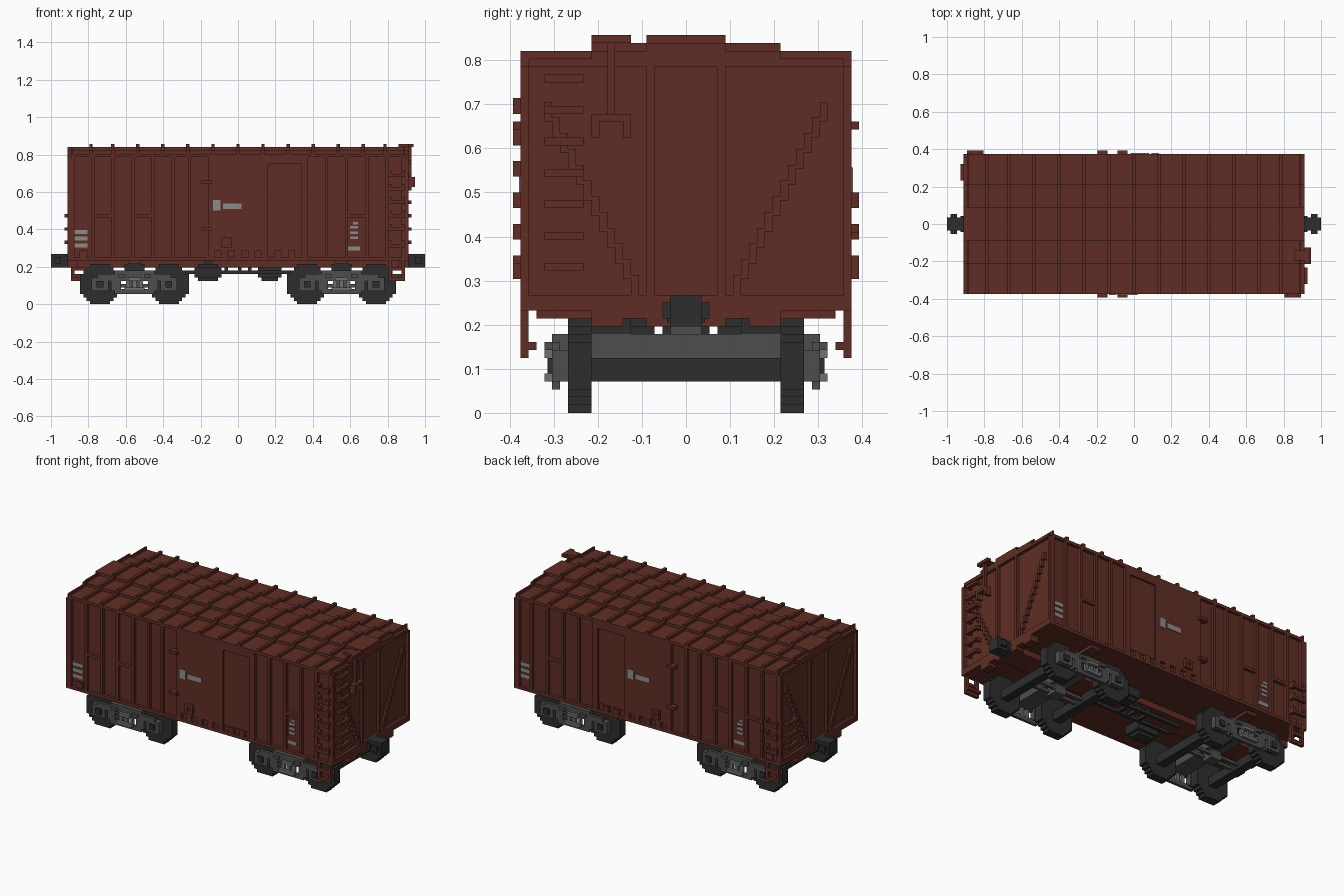
import bpy, bmesh, math

if "Cube" in bpy.data.objects:
    bpy.data.objects.remove(bpy.data.objects["Cube"])

U = 1 / 56  # block unit


def material(name, rgb):
    m = bpy.data.materials.new(name)
    m.diffuse_color = (*rgb, 1)
    m.use_nodes = True
    b = m.node_tree.nodes["Principled BSDF"]
    b.inputs["Base Color"].default_value = (*rgb, 1)
    b.inputs["Roughness"].default_value = 0.8
    return m


RED = material("oxide red", (0.116, 0.027, 0.018))
DARK = material("dark iron", (0.027, 0.027, 0.027))
GREY = material("frame grey", (0.074, 0.074, 0.074))
LIGHT = material("spring grey", (0.16, 0.16, 0.16))
PAINT = material("stencil grey", (0.27, 0.26, 0.25))


def part(name, mat, boxes):
    """One object from boxes given as (x0, x1, y0, y1, z0, z1) in block units."""
    bm = bmesh.new()
    for x0, x1, y0, y1, z0, z1 in boxes:
        vs = bmesh.ops.create_cube(bm, size=1)["verts"]
        for v in vs:
            v.co.x = (x1 if v.co.x > 0 else x0) * U
            v.co.y = (y1 if v.co.y > 0 else y0) * U
            v.co.z = (z1 if v.co.z > 0 else z0) * U
    bmesh.ops.recalc_face_normals(bm, faces=bm.faces)
    me = bpy.data.meshes.new(name)
    bm.to_mesh(me)
    bm.free()
    me.materials.append(mat)
    ob = bpy.data.objects.new(name, me)
    bpy.context.collection.objects.link(ob)
    return ob


def flip_y(b):
    return (b[0], b[1], -b[3], -b[2], b[4], b[5])


def flip_x(b):
    return (-b[1], -b[0], b[2], b[3], b[4], b[5])


def turn(b):
    return flip_x(flip_y(b))


def both(boxes, f):
    return boxes + [f(b) for b in boxes]


# Body shell and stepped roof
part("body", RED, [(-50, 50, -20, 20, 13, 45)])
part("roof", RED, [(-50, 50, -21, 21, 44, 45), (-50, 50, -12, 12, 45, 46),
                   (-50, 50, -5, 5, 46, 47)])
ribs = []
for c in (-50, -44, -37.5, -30, -22.5, -15, -7.5, 0, 7.5, 15, 22.5, 30, 37.5, 44, 50):
    a, b = max(c - .5, -50), min(c + .5, 50)
    ribs += [(a, b, -21, 21, 45, 46), (a, b, -12, 12, 46, 47)]
    if abs(c) < 50:
        ribs.append((a, b, -5, 5, 47, 48))
part("roof_ribs", RED, ribs)

# Side posts, sill and short cross rails
side = [(-50, 50, -21, -20, 13, 14), (-43, -38, -21, -20, 26, 27),
        (-31, -26, -21, -20, 26, 27), (33, 38, -21, -20, 26, 27),
        (-47.5, -45, -20.6, -20, 14, 16)]
for x in (-50, -44, -38, -32, -26, -20, -15, 20, 26, 32, 38, 44, 49):
    side.append((x, x + 1, -21, -20, 14, 44))
part("side_posts", RED, both(side, flip_y))

# Sliding door with lower teeth, latches and placard board
door = [(-9, 9, -21, -20, 16, 44), (9, 19, -21, -20, 42, 44), (19, 20, -21, -20, 14, 44),
        (9, 19, -20.4, -20, 16, 42)]
door += [(x, x + 2, -21, -20, 14, 16) for x in range(-9, 18, 4)]
part("door", RED, both(door, flip_y))
part("door_hardware", RED, both(
    [(-11, -8, -22, -20, 36, 37), (-11, -8, -22, -20, 22, 23), (-5, -2, -22, -21, 17, 18),
     (-5, -2, -22, -21, 19, 20), (-5, -4, -22, -21, 18, 19), (-3, -2, -22, -21, 18, 19),
     (-4, -3, -21.6, -21, 18, 19)], flip_y))

# End frame: corner posts, centre posts, beam and stepped diagonal braces
end = [(50, 51, 20, 21, 15, 44), (50, 51, 4, 5, 15, 47)]
end += [(50, 51, 17 - k, 18 - k, 37 - 2 * k, 39.5 - 2 * k) for k in range(12)]
end = both(end, flip_y) + [(50, 51, -21, 21, 13, 15), (50, 51, -20, 20, 44, 45),
                           (50, 51, -12, 12, 45, 46), (50, 51, -5, 5, 46, 47)]
part("end_frames", RED, both(end, flip_x))


# Ladders: bracketed rungs on side and end at two opposite corners
def ladder(side_z, end_z):
    out = []
    for z in side_z:
        out += [(45, 50, -22, -21, z, z + 1)]
        out += [(x, x + 1, -22, -20, z, z + 2) for x in (45, 49)]
    for z in end_z:
        out += [(51, 52, -18, -13, z, z + 1)]
        out += [(50, 51, y, y + 1, z, z + 1) for y in (-18, -14)]
    return out


full = ladder((17, 22, 26, 30, 34, 38), range(18, 43, 4))
short = ladder((17, 22, 26), (18, 22, 26))
part("ladders", RED, full + [turn(b) for b in short])
stirrup = [(45, 46, -21, -20, 7, 13), (49, 50, -21, -20, 7, 13), (45, 50, -21, -20, 7, 8),
           (45, 50, -20, -19, 8, 9), (45, 50, -21, -20, 10, 11)]
part("stirrups", RED, both(stirrup, turn))

# Hand brake at the ladder end
part("brake_platform", RED, [(48, 51, -11, -8, 47, 48), (51, 52.5, -12, -7, 47, 48)])
part("brake_staff", RED, [(51, 52, -10, -9, 38, 47), (50, 53, -10, -9, 37, 38)])
part("brake_wheel", RED, [(51, 53, -12, -7, 37, 38), (51, 53, -12, -11, 35, 37),
                          (51, 53, -8, -7, 35, 37)])

# Stencil plates, turned about for the far side
plates = [(-49, -45, z, z + 1.2) for z in (17, 19, 21)]
plates += [(33.6, 36, z, z + .8) for z in (19.5, 21, 22.6)]
plates += [(32.5, 36.5, 16, 17.2), (34.5, 36, 23.8, 24.6)]
low = [(a, b, -20.2, -20, c, d) for a, b, c, d in plates]
high = [(-7.5, -5.2, -21.2, -21, 28, 31.2), (-4.5, 1, -21.2, -21, 28.5, 30.2)]
part("stencils", PAINT, both(low, turn) + both(high, turn))

# Underframe
under = [(-50, 50, -4, 4, 11, 13)]
for x in (-31, 31):
    under.append((x - 2, x + 2, -19, 19, 12, 13))
under += both([(48, 51, -12, 12, 12, 13), (48, 51, 8, 12, 11, 12), (48, 51, -12, -8, 11, 12),
               (48, 51, -5, 5, 11, 12)], flip_x)
part("underframe", RED, under)

# Brake tank, valve box and rods under the floor
part("brake_tank", DARK, [(6, 13, 4, 10, 8, 11), (7, 12, 5, 9, 7, 12), (8, 9, 6, 8, 12, 13)])
part("valve_box", DARK, [(-13, -5, -10, -4, 8, 11), (-12, -6, -9, -5, 7, 12),
                         (-10, -8, -8, -6, 12, 13)])
rods = [(-16, 16, y, y + 1, 9, 10) for y in (-3, 2)]
rods += [(x, x + 1, -3, 3, 9, 10) for x in (-4, 0, 4)]
rods += [(x, x + 1, y, y + 1, 9, 13) for x in (-4, 0, 3) for y in (-3, 2)]
part("brake_rods", DARK, rods)

# Couplers
coupler = [(50, 56, -2, 2, 11, 15), (53, 55, -3, 3, 12, 14), (51, 52, -2.4, 2.4, 11.5, 14)]
part("couplers", DARK, both(coupler, flip_x))

# Two trucks: stepped wheels, axles, bolster, side frames and springs
ROWS = ((0, 1, 3), (1, 2, 4), (2, 3, 5), (3, 9, 6), (9, 10, 5), (10, 11, 4), (11, 12, 3))
for label, cx in (("right", -31), ("left", 31)):
    wheels, axles, frames, springs, caps = [], [], [], [], []
    for wx in (cx - 10.3, cx + 10.3):
        wheels += both([(wx - h, wx + h, 12, 15, a, b) for a, b, h in ROWS], flip_y)
        axles.append((wx - 1.5, wx + 1.5, -16, 16, 4, 7))
        frames += both([(wx - 2.5, wx + 2.5, 15, 17, 4, 8)], flip_y)
        caps += both([(wx - 1, wx + 1, 17, 17.6, 5, 7)], flip_y)
    frames += both([(cx - 11, cx + 11, 16, 17, 7, 9), (cx - 6, cx + 6, 15, 17, 8, 10),
                    (cx - 7, cx - 4, 15, 17, 4, 8), (cx + 4, cx + 7, 15, 17, 4, 8),
                    (cx - 6, cx + 6, 16, 17, 3, 4.5), (cx - 5, cx - 3, 17, 18, 8, 9),
                    (cx + 3, cx + 5, 17, 18, 8, 9)], flip_y)
    frames += [(cx - 3, cx + 3, -16, 16, 7, 10), (cx - 2, cx + 2, -2, 2, 4, 11)]
    frames += [(cx - 10, cx + 10, y, y + 1, 5, 6) for y in (-2, 1)]
    springs += both([(cx + x - .6, cx + x + .6, 16, 17, 4.5, 7) for x in (-2, 0, 2)], flip_y)
    springs += both([(cx - 3, cx + 3, 17, 18, 4, 5), (cx - 2, cx + 2, 17, 18, 7, 8)], flip_y)
    pads = both([(cx - 3, cx + 3, 7, 12, 10, 12)], flip_y)
    part(label + "_truck_wheels", DARK, wheels)
    part(label + "_truck_axles", DARK, axles + pads + caps)
    part(label + "_truck_frame", GREY, frames)
    part(label + "_truck_springs", LIGHT, springs)
